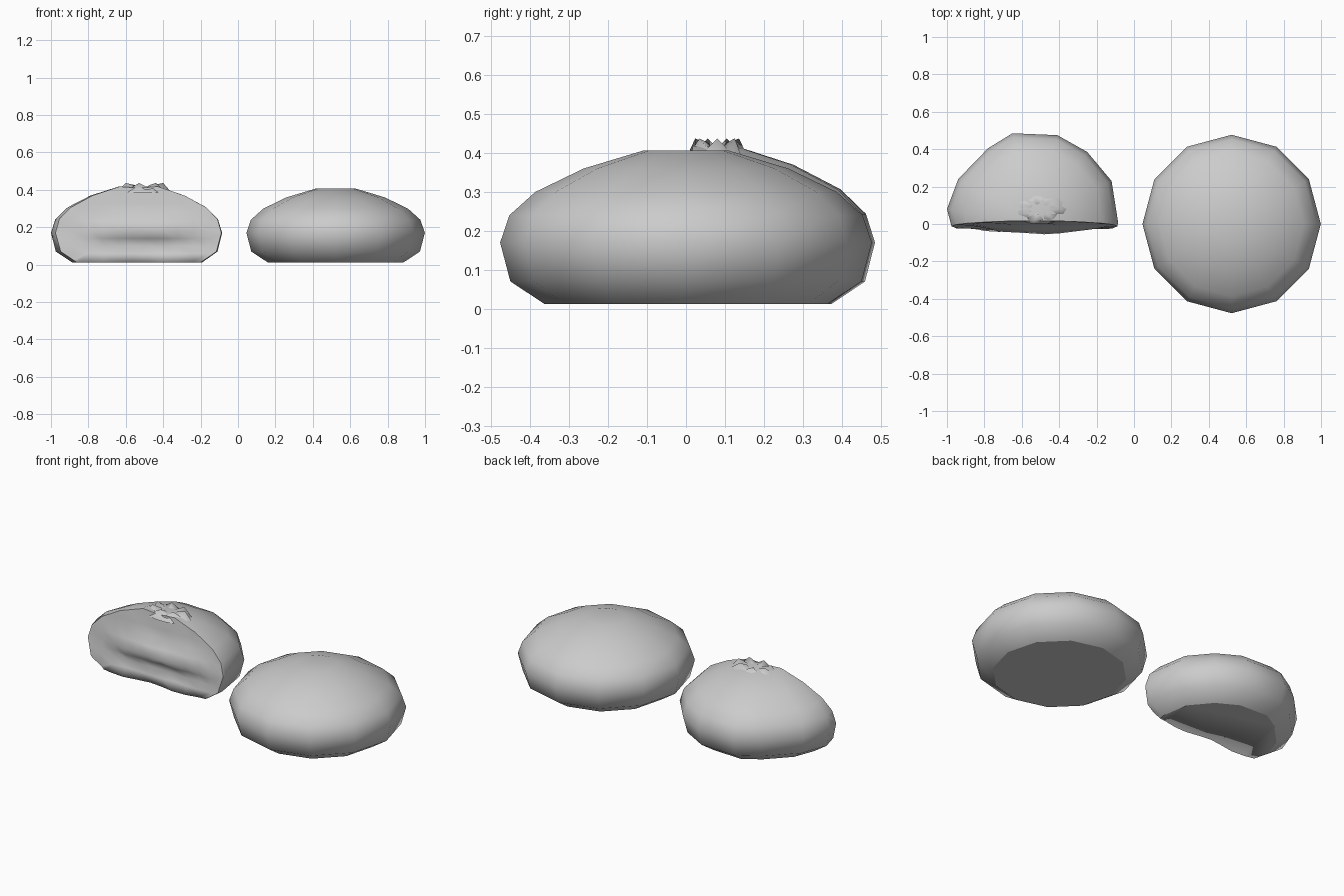
import bpy, bmesh
from math import sin, cos, pi, radians, exp
from mathutils import Vector

cube = bpy.data.objects.get("Cube")
if cube:
    bpy.data.objects.remove(cube, do_unlink=True)

dough = bpy.data.materials.new("steamed dough grey")
dough.use_nodes = True
GREY = (0.6, 0.6, 0.6, 1)
dough.diffuse_color = GREY
dough.node_tree.nodes["Principled BSDF"].inputs["Base Color"].default_value = GREY

# Shared side profile: (share of full radius, height)
PROFILE = [(0.76, 0.012), (0.945, 0.07), (1.0, 0.17), (0.95, 0.24),
           (0.81, 0.30), (0.55, 0.36), (0.23, 0.406)]


def shell(outline, centre, tip_z, lift=0.0):
    """Stack scaled copies of an outline into a closed bun."""
    bm = bmesh.new()
    c = Vector(centre)
    rings = []
    for s, z in PROFILE:
        z += lift * max(0, z - 0.17)
        rings.append([bm.verts.new((*(c + (Vector(p) - c) * s), z)) for p in outline])
    n = len(outline)
    for a, b in zip(rings, rings[1:]):
        for i in range(n):
            j = (i + 1) % n
            bm.faces.new((a[i], a[j], b[j], b[i]))
    bm.faces.new(rings[0][::-1])
    tip = bm.verts.new((*c, tip_z))
    for i in range(n):
        bm.faces.new((rings[-1][i], rings[-1][(i + 1) % n], tip))
    return bm


def finish(bm, name, sharp_faces=()):
    """Smooth everything except the borders of flat cuts."""
    bmesh.ops.recalc_face_normals(bm, faces=bm.faces)
    flat = set(sharp_faces) | {f for f in bm.faces if f.normal.z < -0.99}
    for f in bm.faces:
        f.smooth = True
    for e in bm.edges:
        e.smooth = len({f in flat for f in e.link_faces}) < 2
    mesh = bpy.data.meshes.new(name)
    bm.to_mesh(mesh)
    bm.free()
    mesh.materials.append(dough)
    obj = bpy.data.objects.new(name, mesh)
    bpy.context.collection.objects.link(obj)
    return obj


# Whole bun with a shallow dimple on top
circle = [(0.522 + 0.477 * cos(i * pi / 6), 0.477 * sin(i * pi / 6)) for i in range(12)]
finish(shell(circle, (0.522, 0), 0.40), "whole_bun")

# Halved bun: uneven outline, sliced by a slightly leaning plane
outline = [(-0.085, 0.01), (-0.12, 0.23), (-0.25, 0.385), (-0.41, 0.475),
           (-0.65, 0.485), (-0.78, 0.405), (-0.94, 0.24), (-1.0, 0.08),
           (-0.9, -0.3), (-0.14, -0.3)]
bm = shell(outline, (-0.53, 0.02), 0.41, 0.05)
normal = Vector((0, -0.38, 0.045)).normalized()
cut = bmesh.ops.bisect_plane(bm, geom=bm.verts[:] + bm.edges[:] + bm.faces[:],
                             plane_co=(0, -0.03, 0.02), plane_no=normal, clear_outer=True)
edges = [e for e in cut["geom_cut"] if isinstance(e, bmesh.types.BMEdge)]
bmesh.ops.contextual_create(bm, geom=edges)


def cut_faces():
    bm.normal_update()
    return [f for f in bm.faces if abs(f.normal.dot(normal)) > 0.999]


# Divide the slice into a grid
slices = [((x / 100, 0, 0), (1, 0, 0)) for x in range(-88, -14, 8)]
slices += [((0, 0, z / 100), (0, 0, 1)) for z in (6, 10, 14, 18, 23, 28, 33)]
for co, no in slices:
    faces = cut_faces()
    geom = faces + list({e for f in faces for e in f.edges}) + list({v for f in faces for v in f.verts})
    bmesh.ops.bisect_plane(bm, geom=geom, plane_co=co, plane_no=no)

# Filling bulges out above a ragged hollow
inside = cut_faces()
for v in {v for f in inside for v in f.verts}:
    if all(f in inside for f in v.link_faces):
        x, z = v.co.x + 0.5, v.co.z
        width = exp(-(x / 0.27) ** 4)
        ragged = 0.012 * sin(x * 38)
        bulge = 0.042 * exp(-((z - 0.19) / 0.05) ** 2)
        hollow = 0.022 * exp(-((z - 0.11 - ragged) / 0.03) ** 2)
        v.co.y -= width * (bulge - hollow) + 0.004 * sin(x * 23 + z * 40)
    elif v.co.z < 0.03:
        v.co.y -= 0.012 * cos(v.co.x * 17)
finish(bm, "halved_bun", inside)

# Pinched folds around the crown of the halved bun
bm = bmesh.new()
count = 14
rings = []
for radius, high, low in ((0.15, 0.385, 0.385), (0.105, 0.437, 0.412), (0.05, 0.425, 0.408)):
    rings.append([bm.verts.new((-0.505 + radius * cos(2 * pi * i / count),
                                0.08 + 0.55 * radius * sin(2 * pi * i / count),
                                low if i % 2 else high)) for i in range(count)])
for a, b in zip(rings, rings[1:]):
    for i in range(count):
        j = (i + 1) % count
        bm.faces.new((a[i], a[j], b[j], b[i]))
bm.faces.new(rings[-1])
finish(bm, "pinched_crown")
